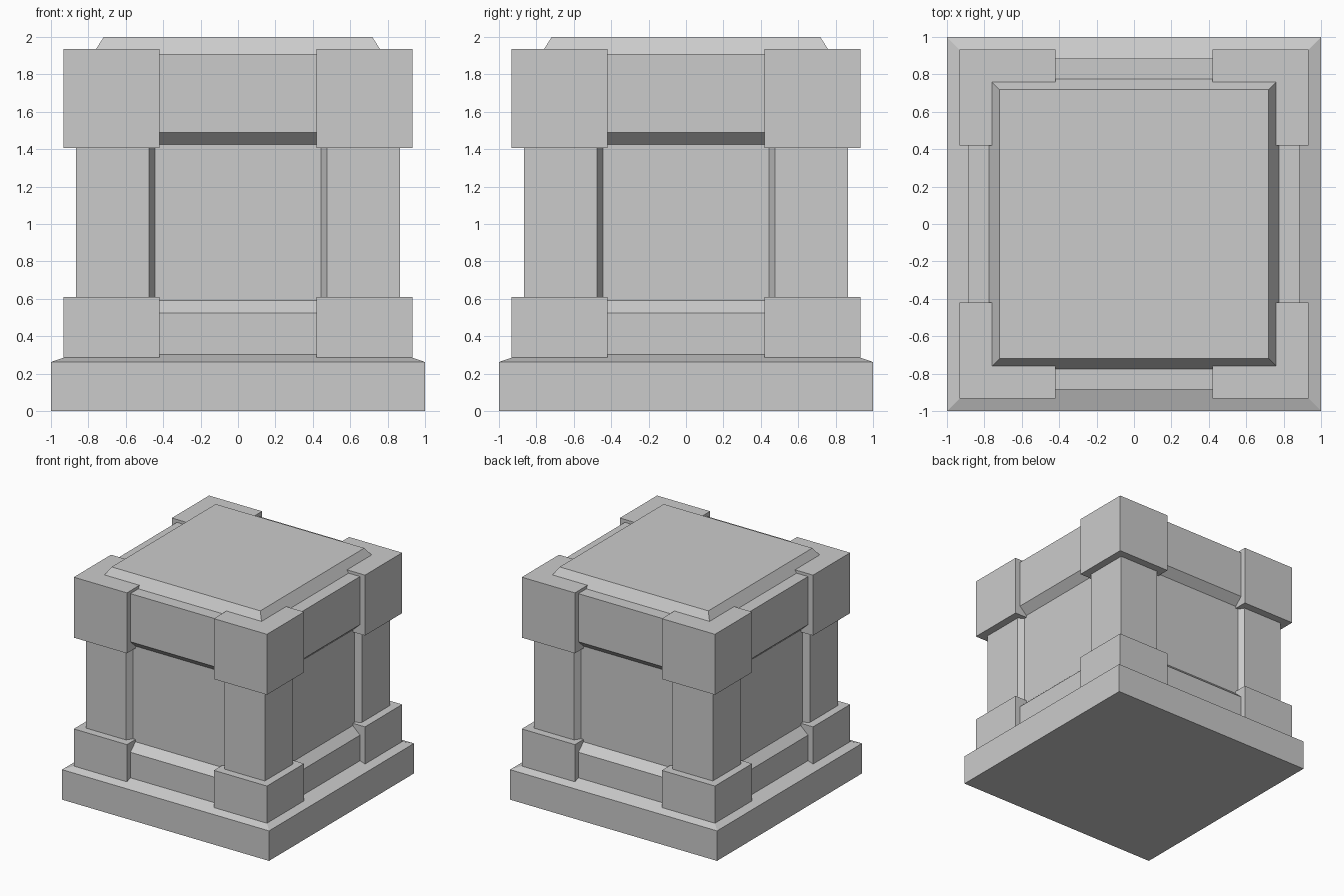
import bpy
import bmesh

if "Cube" in bpy.data.objects:
    bpy.data.objects.remove(bpy.data.objects["Cube"])


def finish(name, bm, mirrored=False):
    bmesh.ops.recalc_face_normals(bm, faces=bm.faces)
    mesh = bpy.data.meshes.new(name)
    bm.to_mesh(mesh)
    bm.free()
    obj = bpy.data.objects.new(name, mesh)
    bpy.context.collection.objects.link(obj)
    if mirrored:
        mod = obj.modifiers.new("four_corners", 'MIRROR')
        mod.use_axis = (True, True, False)
        mod.use_mirror_merge = False
    return obj


def square_loft(name, profile):
    """Stack square rings given as (half width, height)."""
    bm = bmesh.new()
    rings = [[bm.verts.new((sx * r, sy * r, z))
              for sx, sy in ((-1, -1), (1, -1), (1, 1), (-1, 1))]
             for r, z in profile]
    for low, high in zip(rings, rings[1:]):
        for i in range(4):
            j = (i + 1) % 4
            bm.faces.new((low[i], low[j], high[j], high[i]))
    bm.faces.new(rings[0])
    bm.faces.new(rings[-1])
    return finish(name, bm)


def corner_prism(name, outline, z0, z1):
    """Extrude an outline upward and mirror it to all four corners."""
    bm = bmesh.new()
    face = bm.faces.new([bm.verts.new((x, y, z0)) for x, y in outline])
    ext = bmesh.ops.extrude_face_region(bm, geom=[face], use_keep_orig=True)
    top = [v for v in ext["geom"] if isinstance(v, bmesh.types.BMVert)]
    bmesh.ops.translate(bm, verts=top, vec=(0, 0, z1 - z0))
    return finish(name, bm, mirrored=True)


# Body: plinth, lower rail, recessed panels, upper rail and raised lid
square_loft("pedestal_body", [
    (1.0, 0.0), (1.0, 0.262),
    (0.885, 0.302), (0.885, 0.525),
    (0.815, 0.59), (0.815, 1.425),
    (0.885, 1.49), (0.885, 1.91),
    (0.775, 1.91), (0.718, 2.0)])

# Corner blocks above and below the posts
block = [(0.42, 0.42), (0.933, 0.42), (0.933, 0.933), (0.42, 0.933)]
corner_prism("lower_corner_block", block, 0.27, 0.61)
corner_prism("upper_corner_block", block, 1.407, 1.935)

# Corner posts with slanted inner edges
post = [(0.445, 0.445), (0.815, 0.445), (0.865, 0.475),
        (0.865, 0.865), (0.475, 0.865), (0.445, 0.815)]
corner_prism("corner_post", post, 0.60, 1.42)
